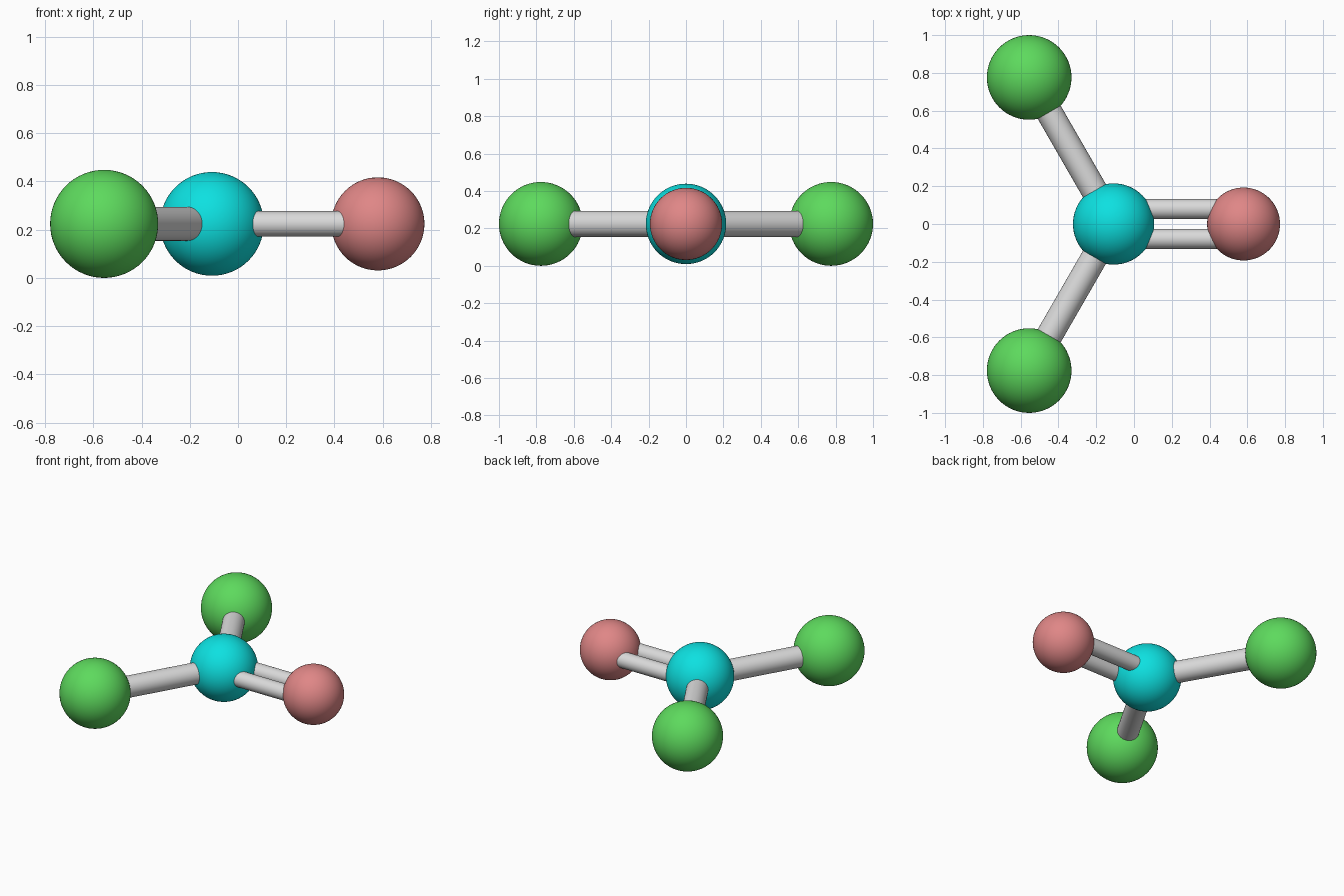
import bpy
from math import radians
from mathutils import Vector

cube = bpy.data.objects.get("Cube")
if cube:
    bpy.data.objects.remove(cube, do_unlink=True)


def material(name, r, g, b):
    mat = bpy.data.materials.new(name)
    mat.use_nodes = True
    mat.diffuse_color = (r, g, b, 1)
    mat.node_tree.nodes["Principled BSDF"].inputs["Base Color"].default_value = (r, g, b, 1)
    return mat


def finish(name, mat):
    obj = bpy.context.object
    obj.name = name
    obj.data.materials.append(mat)
    bpy.ops.object.shade_smooth_by_angle(angle=radians(40))


def ball(name, centre, radius, mat):
    bpy.ops.mesh.primitive_uv_sphere_add(segments=64, ring_count=32, radius=radius, location=centre)
    finish(name, mat)


def rod(name, start, end, radius, mat):
    axis = end - start
    bpy.ops.mesh.primitive_cylinder_add(vertices=48, radius=radius, depth=axis.length,
                                        location=(start + end) / 2,
                                        rotation=axis.to_track_quat('Z', 'Y').to_euler())
    finish(name, mat)


green = material("green", 0.11, 0.70, 0.11)
cyan = material("cyan", 0.004, 0.75, 0.75)
rose = material("rose", 0.74, 0.24, 0.24)
grey = material("light grey", 0.70, 0.70, 0.70)

HEIGHT = 0.224
centre = Vector((-0.108, 0, HEIGHT))
tip = Vector((0.58, 0, HEIGHT))

# Centre ball and the ball on the double bond
ball("centre_ball", centre, 0.215, cyan)
ball("double_bond_ball", tip, 0.193, rose)

# Mirrored outer balls with single rods, and the pair of parallel rods
for side, label in ((1, "back"), (-1, "front")):
    outer = Vector((-0.555, side * 0.776, HEIGHT))
    ball(label + "_outer_ball", outer, 0.224, green)
    rod(label + "_single_rod", centre, outer, 0.07, grey)
    offset = Vector((0, side * 0.079, 0))
    rod(label + "_double_rod", centre + offset, tip + offset, 0.053, grey)
